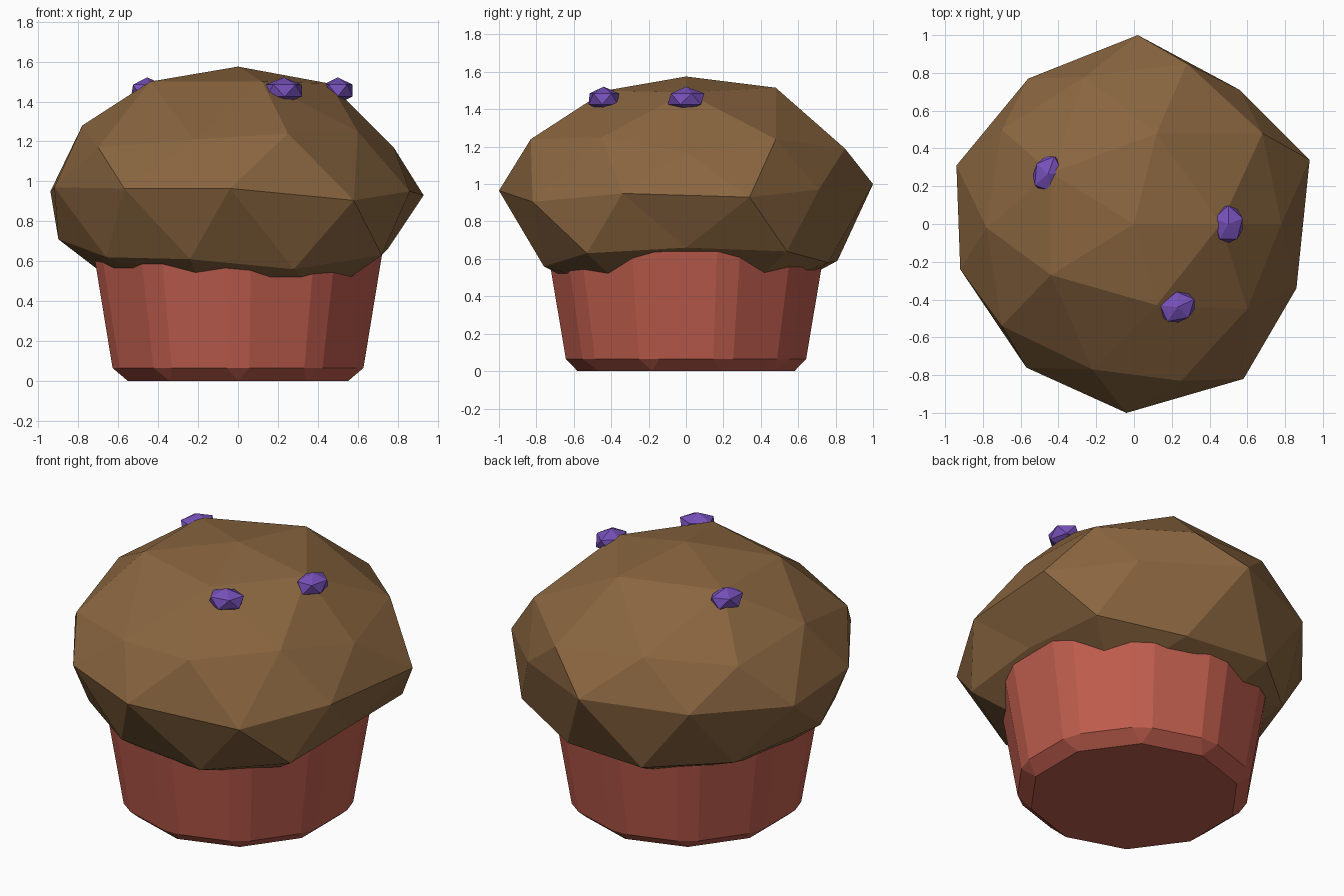
import bpy, bmesh
from math import sin, cos, radians
from mathutils import Vector

if "Cube" in bpy.data.objects:
    bpy.data.objects.remove(bpy.data.objects["Cube"])


def material(name, rgb):
    m = bpy.data.materials.new(name)
    m.diffuse_color = (*rgb, 1)
    m.use_nodes = True
    m.node_tree.nodes["Principled BSDF"].inputs["Base Color"].default_value = m.diffuse_color
    return m


def finish(bm, name, mat):
    bmesh.ops.recalc_face_normals(bm, faces=bm.faces)
    me = bpy.data.meshes.new(name)
    bm.to_mesh(me)
    bm.free()
    me.materials.append(mat)
    ob = bpy.data.objects.new(name, me)
    bpy.context.collection.objects.link(ob)
    return ob


brown = material("crust", (0.25, 0.13, 0.05))
red = material("paper", (0.52, 0.11, 0.075))
purple = material("berry", (0.18, 0.08, 0.48))

# Muffin top: flattened icosphere whose points are nudged into a lumpy shape
lumps = [
    (0, 0, 1.575),
    (.12, -.43, 1.5), (-.44, -.27, 1.5), (-.44, .27, 1.5), (.12, .48, 1.515), (.46, 0, 1.49),
    (.25, -.83, 1.24), (-.70, -.54, 1.17), (-.70, .50, 1.20), (.28, .85, 1.19), (.78, 0, 1.17),
    (-.22, -.77, 1.21), (-.78, -.02, 1.28), (-.26, .78, 1.24), (.68, .48, 1.24), (.60, -.45, 1.25),
    (-.04, -1, .965), (.58, -.82, .905), (.86, -.34, .95), (.93, .34, .93), (.56, .71, .97),
    (.02, 1, 1.0), (-.56, .77, .97), (-.94, .31, .95), (-.92, -.24, .97), (-.57, -.76, .965),
    (.72, -.53, .63), (-.24, -.77, .61), (-.90, 0, .71), (-.27, .81, .59), (.72, .54, .64),
    (.28, -.76, .56), (-.66, -.48, .62), (-.66, .48, .60), (.26, .76, .58), (.75, 0, .66),
]
bpy.ops.mesh.primitive_ico_sphere_add(subdivisions=2, radius=1)
dome = bpy.context.object
dome.name = "muffin_top"
for v in dome.data.vertices:
    v.co = (v.co.x, v.co.y, .95 + .62 * v.co.z)
base = [v.co.copy() for v in dome.data.vertices]
for p in map(Vector, lumps):
    i = min(range(len(base)), key=lambda k: (base[k] - p).length)
    dome.data.vertices[i].co = p
dome.data.materials.append(brown)

# Paper cup: ten-sided base, corners split into narrow strips on the wall
bm = bmesh.new()


def ring(r, z, spread):
    angles = [-90 + 36 * i + s for i in range(10) for s in spread]
    return [bm.verts.new((r * cos(radians(a)), r * sin(radians(a)), z)) for a in angles]


foot = ring(.58, 0, (0,))
low = ring(.645, .065, (-5, 5))
high = ring(.745, .66, (-5, 5))
bm.faces.new(foot)
bm.faces.new(high)
for i in range(20):
    j = (i + 1) % 20
    bm.faces.new((low[i], low[j], high[j], high[i]))
for i in range(10):
    a, b, c = low[2 * i], low[2 * i + 1], low[(2 * i + 2) % 20]
    bm.faces.new((foot[i], b, a))
    bm.faces.new((foot[i], foot[(i + 1) % 10], c, b))
finish(bm, "paper_cup", red)

# Berries: small squashed icospheres sunk into the crust
for n, (x, y, z, turn) in enumerate([(.5, 0, 1.455, 90), (.23, -.44, 1.455, 25), (-.455, .265, 1.455, 70)]):
    bpy.ops.mesh.primitive_ico_sphere_add(subdivisions=1, radius=1, location=(x, y, z),
                                          rotation=(0, 0, radians(turn)))
    berry = bpy.context.object
    berry.name = f"berry_{n + 1}"
    berry.scale = (.11, .088, .066)
    berry.data.materials.append(purple)
